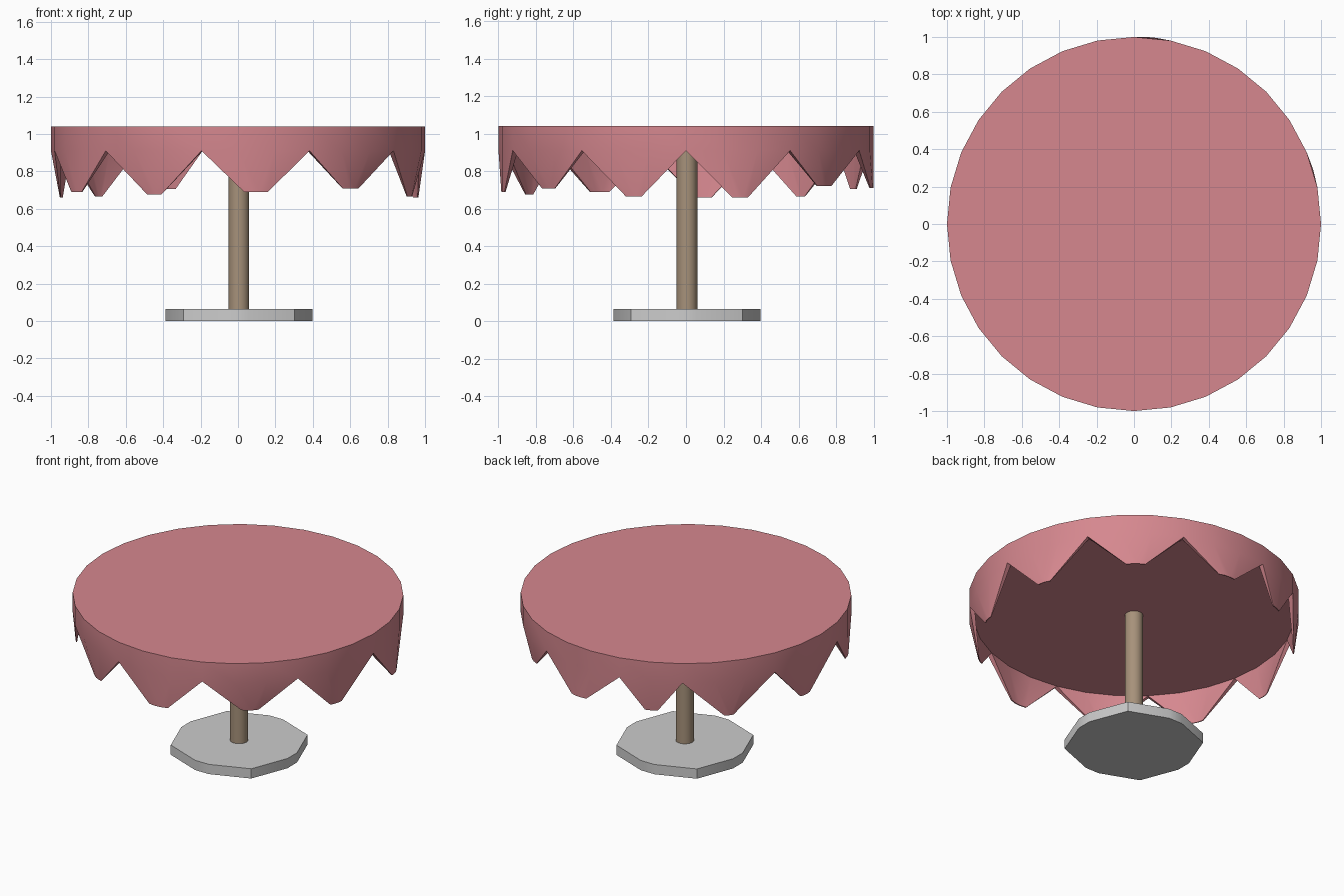
import bpy, bmesh
from math import cos, sin, pi, radians
from mathutils import Vector, Matrix

if "Cube" in bpy.data.objects:
    bpy.data.objects.remove(bpy.data.objects["Cube"])


def finish(bm, name, color=None):
    """Turn a bmesh into a smooth-by-angle object."""
    bmesh.ops.recalc_face_normals(bm, faces=bm.faces)
    mesh = bpy.data.meshes.new(name)
    bm.to_mesh(mesh)
    bm.free()
    obj = bpy.data.objects.new(name, mesh)
    bpy.context.collection.objects.link(obj)
    if color:
        m = bpy.data.materials.new(name + "_colour")
        m.diffuse_color = (*color, 1)
        m.use_nodes = True
        m.node_tree.nodes["Principled BSDF"].inputs["Base Color"].default_value = m.diffuse_color
        mesh.materials.append(m)
    bpy.ops.object.select_all(action='DESELECT')
    obj.select_set(True)
    bpy.context.view_layer.objects.active = obj
    bpy.ops.object.shade_smooth_by_angle(angle=radians(30))
    return obj


# Foot plate: square with four bowed sides
bm = bmesh.new()
side = [Vector((-0.297, -0.297, 0)), Vector((-0.05, -0.392, 0)), Vector((0.05, -0.392, 0))]
outline = []
for q in range(4):
    turn = Matrix.Rotation(q * pi / 2, 3, 'Z')
    outline += [bm.verts.new(turn @ p + Vector((0.005, 0.005, 0))) for p in side]
foot = bm.faces.new(outline)
up = bmesh.ops.extrude_face_region(bm, geom=[foot], use_keep_orig=True)["geom"]
bmesh.ops.translate(bm, vec=(0, 0, 0.065), verts=[v for v in up if isinstance(v, bmesh.types.BMVert)])
finish(bm, "base")

# Round pole
bm = bmesh.new()
bmesh.ops.create_cone(bm, cap_ends=True, segments=32, radius1=0.055, radius2=0.055,
                      depth=0.845, matrix=Matrix.Translation((0.005, 0.005, 0.4875)))
finish(bm, "pole", (0.385, 0.286, 0.195))

# Cloth-covered top: closed 32-sided disc
N, TOP, HEM, INNER = 32, 1.04, 0.91, 0.97
bm = bmesh.new()


def spot(step, radius, z):
    a = 2 * pi * step / N
    return Vector((radius * cos(a), radius * sin(a), z))


def ring(radius, z):
    return [bm.verts.new(spot(i, radius, z)) for i in range(N)]


rim, hem, lining = ring(1, TOP), ring(1, HEM), ring(INNER, HEM)
bm.faces.new(rim)
bm.faces.new(lining)
for i in range(N):
    j = (i + 1) % N
    bm.faces.new((rim[i], hem[i], hem[j], rim[j]))

# Hanging points: (segments wide, tip radius, tip height, tip scale)
points = [(3, 1.0, 0.66, 0.15), (3, 0.96, 0.72, 0.2), (3, 1.0, 0.71, 0.2),
          (2, 0.97, 0.705, 0.2), (3, 0.97, 0.665, 0.1), (3, 0.955, 0.66, 0.15),
          (3, 0.985, 0.69, 0.2), (3, 0.955, 0.677, 0.15), (3, 0.985, 0.69, 0.22),
          (3, 0.955, 0.707, 0.18), (3, 0.965, 0.665, 0.15)]
start = 0
for width, radius, z, scale in points:
    idx = [(start + k) % N for k in range(width + 1)]
    loop = [hem[i] for i in idx] + [lining[i] for i in reversed(idx)]
    mid = start + width / 2
    centre, goal = spot(mid, 0.965, HEM), spot(mid, radius - 0.004, z)
    tip = [bm.verts.new(goal + (v.co - centre) * scale) for v in loop]
    bm.faces.new(tip)
    for k in range(len(loop)):
        n = (k + 1) % len(loop)
        bm.faces.new((loop[k], tip[k], tip[n], loop[n]))
    start += width
finish(bm, "tablecloth", (0.67, 0.245, 0.275))
